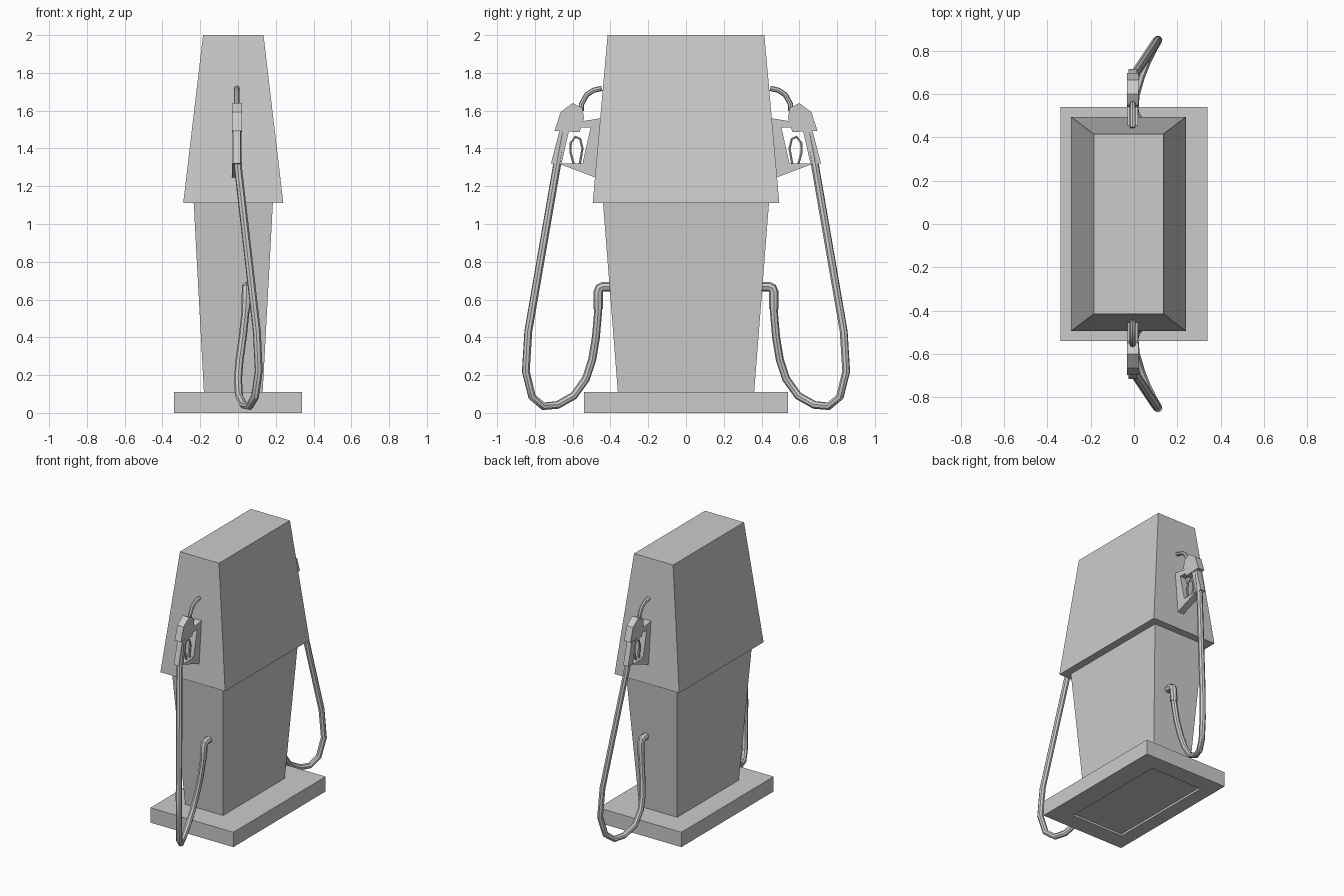
import bpy, bmesh

cube = bpy.data.objects.get("Cube")
if cube:
    bpy.data.objects.remove(cube, do_unlink=True)

GREY = (0.6, 0.6, 0.6, 1)
mat = bpy.data.materials.new("plain_grey")
mat.use_nodes = True
mat.diffuse_color = GREY
mat.node_tree.nodes["Principled BSDF"].inputs["Base Color"].default_value = GREY


def add_mesh(name, bm):
    bmesh.ops.recalc_face_normals(bm, faces=bm.faces[:])
    mesh = bpy.data.meshes.new(name)
    bm.to_mesh(mesh)
    bm.free()
    mesh.materials.append(mat)
    obj = bpy.data.objects.new(name, mesh)
    bpy.context.collection.objects.link(obj)
    return obj


def frustum(name, cx, z0, half0, z1, half1):
    """Four-sided block tapering between two rectangles."""
    bm = bmesh.new()
    rings = []
    for z, (hx, hy) in ((z0, half0), (z1, half1)):
        rings.append([bm.verts.new((cx + sx * hx, sy * hy, z))
                      for sx, sy in ((-1, -1), (1, -1), (1, 1), (-1, 1))])
    low, high = rings
    bm.faces.new(low)
    bm.faces.new(high)
    for i in range(4):
        j = (i + 1) % 4
        bm.faces.new((low[i], low[j], high[j], high[i]))
    return add_mesh(name, bm)


def plate(name, side, outline, x, width):
    """Side outline (y, z) given a thickness along x."""
    bm = bmesh.new()
    face = bm.faces.new([bm.verts.new((x - width / 2, side * y, z)) for y, z in outline])
    grown = bmesh.ops.extrude_face_region(bm, geom=[face])["geom"]
    bmesh.ops.translate(bm, vec=(width, 0, 0),
                        verts=[v for v in grown if isinstance(v, bmesh.types.BMVert)])
    return add_mesh(name, bm)


def tube(name, side, path, radius, resolution=2):
    """Round tube along a path of points, turned into a mesh."""
    curve = bpy.data.curves.new(name, "CURVE")
    curve.dimensions = "3D"
    curve.bevel_depth = radius
    curve.bevel_resolution = resolution
    curve.use_fill_caps = True
    spline = curve.splines.new("POLY")
    spline.points.add(len(path) - 1)
    for point, (x, y, z) in zip(spline.points, path):
        point.co = (x, side * y, z, 1)
    curve.materials.append(mat)
    obj = bpy.data.objects.new(name, curve)
    bpy.context.collection.objects.link(obj)
    bpy.ops.object.select_all(action="DESELECT")
    obj.select_set(True)
    bpy.context.view_layer.objects.active = obj
    bpy.ops.object.convert(target="MESH")
    bpy.ops.object.shade_smooth_by_angle(angle=0.6)


# Plinth with a shallow recess underneath
base = frustum("base", 0, 0, (0.34, 0.54), 0.11, (0.34, 0.54))
bm = bmesh.new()
bm.from_mesh(base.data)
bottom = min(bm.faces, key=lambda f: f.calc_center_median().z)
bmesh.ops.inset_region(bm, faces=[bottom], thickness=0.18, depth=0)
for v in bottom.verts:
    v.co.x -= 0.025
inner = bmesh.ops.extrude_discrete_faces(bm, faces=[bottom])["faces"][0]
for v in inner.verts:
    v.co.z = 0.015
bm.to_mesh(base.data)
bm.free()

# Cabinet
frustum("lower_cabinet", -0.025, 0.1, (0.155, 0.36), 1.12, (0.21, 0.44))
frustum("upper_cabinet", -0.025, 1.11, (0.265, 0.494), 2.0, (0.16, 0.415))

NX = -0.006
body = [(0.60, 1.64), (0.664, 1.593), (0.696, 1.492), (0.563, 1.487),
        (0.54, 1.56), (0.548, 1.614)]
holder = [(0.45, 1.56), (0.545, 1.545), (0.56, 1.51), (0.505, 1.512), (0.548, 1.32),
          (0.675, 1.32), (0.482, 1.247), (0.455, 1.25)]
grip = [(0.618, 1.5), (0.668, 1.5), (0.715, 1.32), (0.66, 1.315)]
spout = [(NX, 0.555, 1.6), (NX, 0.553, 1.635), (NX, 0.525, 1.685),
         (NX, 0.49, 1.708), (NX, 0.445, 1.718)]
trigger = [(NX, 0.562, 1.32), (NX, 0.548, 1.4), (NX, 0.56, 1.45), (NX, 0.585, 1.462),
           (NX, 0.61, 1.43), (NX, 0.612, 1.38), (NX, 0.595, 1.32)]
elbow = [(0.045, 0.38, 0.668), (0.045, 0.44, 0.668), (0.045, 0.457, 0.66),
         (0.045, 0.465, 0.64), (0.042, 0.465, 0.55)]
hose = [(0.042, 0.465, 0.6), (0.04, 0.465, 0.54), (0.025, 0.477, 0.4), (0.008, 0.497, 0.28),
        (0.0, 0.53, 0.18), (0.005, 0.595, 0.09), (0.03, 0.68, 0.042), (0.06, 0.755, 0.035),
        (0.09, 0.815, 0.085), (0.11, 0.848, 0.22), (0.1, 0.835, 0.43),
        (0.0, 0.685, 1.3), (NX, 0.65, 1.49)]

# Nozzle and hose at each end
for label, side in (("front", -1), ("back", 1)):
    plate(label + "_nozzle_body", side, body, NX, 0.052)
    plate(label + "_nozzle_holder", side, holder, NX, 0.05)
    plate(label + "_nozzle_grip", side, grip, NX, 0.04)
    tube(label + "_spout", side, spout, 0.014)
    tube(label + "_trigger", side, trigger, 0.007, 1)
    tube(label + "_hose_elbow", side, elbow, 0.025)
    tube(label + "_hose", side, hose, 0.021)
